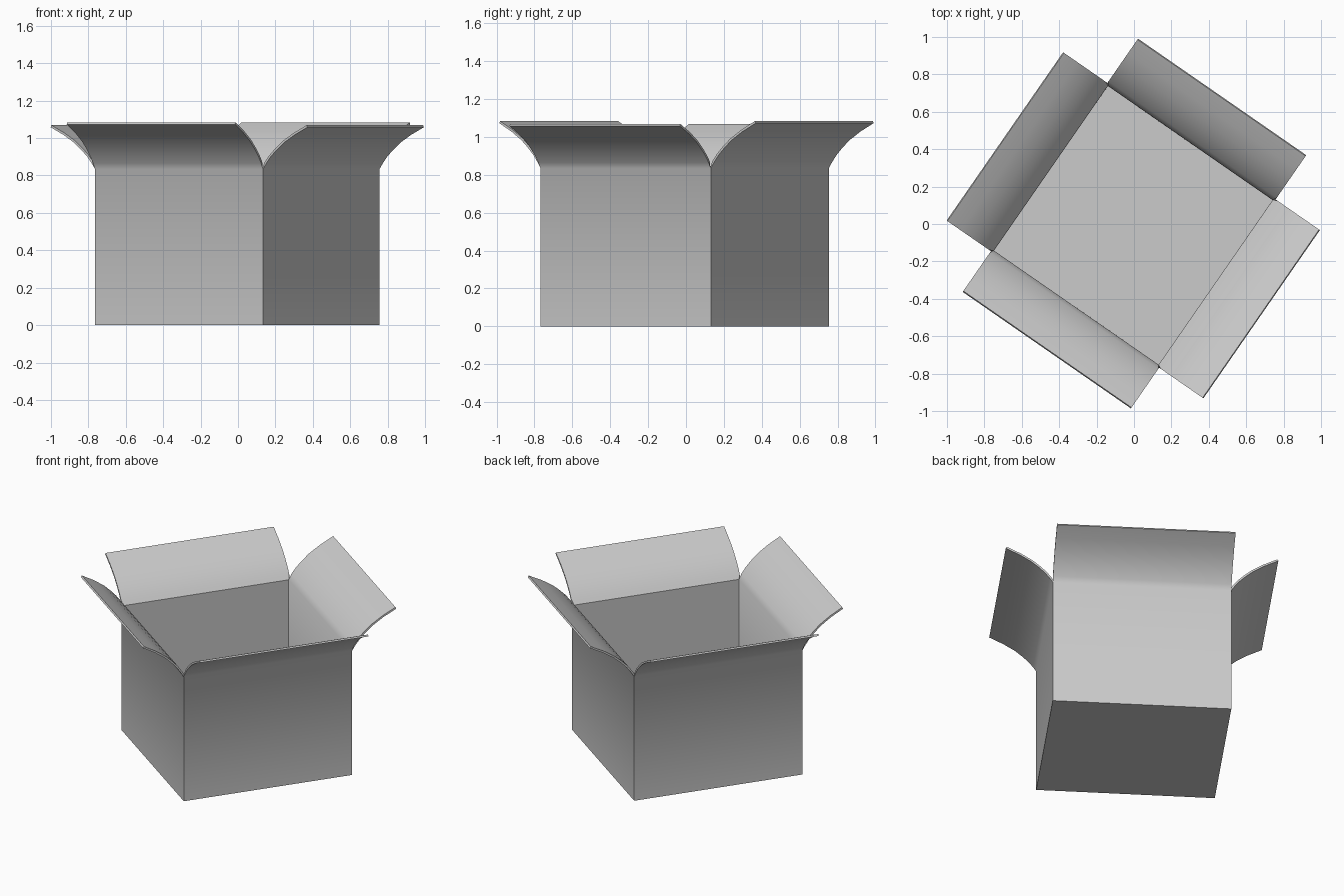
import bpy, bmesh, math
from mathutils import Matrix

if "Cube" in bpy.data.objects:
    bpy.data.objects.remove(bpy.data.objects["Cube"])

H = 0.547      # half width of the square box
FOLD = 0.835   # height of the flap fold
THICK = 0.012  # cardboard thickness

# flap curve as fractions of (outward reach, rise)
CURVE = [(0.07, 0.13), (0.17, 0.29), (0.30, 0.45), (0.46, 0.62), (0.70, 0.81), (1.0, 1.0)]
# side angle, flap reach, flap rise
SIDES = [(0, 0.288, 0.223), (90, 0.288, 0.238), (180, 0.288, 0.223), (270, 0.265, 0.238)]

bm = bmesh.new()

# four walls, each running up into its curved open flap
for deg, reach, rise in SIDES:
    rot = Matrix.Rotation(math.radians(deg), 3, 'Z')
    profile = [(H, 0), (H, FOLD)] + [(H + u * reach, FOLD + v * rise) for u, v in CURVE]
    rows = []
    for d, z in profile:
        rows.append([bm.verts.new(rot @ Matrix.Translation((d, s * H, z)).to_translation())
                     for s in (-1, 1)])
    for a, b in zip(rows, rows[1:]):
        bm.faces.new((a[0], a[1], b[1], b[0]))

# floor
bm.faces.new([bm.verts.new((x * H, y * H, 0)) for x, y in ((-1, -1), (-1, 1), (1, 1), (1, -1))])

bmesh.ops.remove_doubles(bm, verts=bm.verts, dist=0.0001)

mesh = bpy.data.meshes.new("open_box")
bm.to_mesh(mesh)
bm.free()
box = bpy.data.objects.new("open_box", mesh)
bpy.context.collection.objects.link(box)
box.location = (-0.004, -0.007, 0)
box.rotation_euler.z = math.radians(-34.7)

# cardboard thickness, towards the inside
mod = box.modifiers.new("thickness", 'SOLIDIFY')
mod.thickness = THICK
mod.offset = -1
mod.use_even_offset = True

bpy.context.view_layer.objects.active = box
box.select_set(True)
bpy.ops.object.modifier_apply(modifier="thickness")
bpy.ops.object.shade_smooth_by_angle(angle=math.radians(35))
